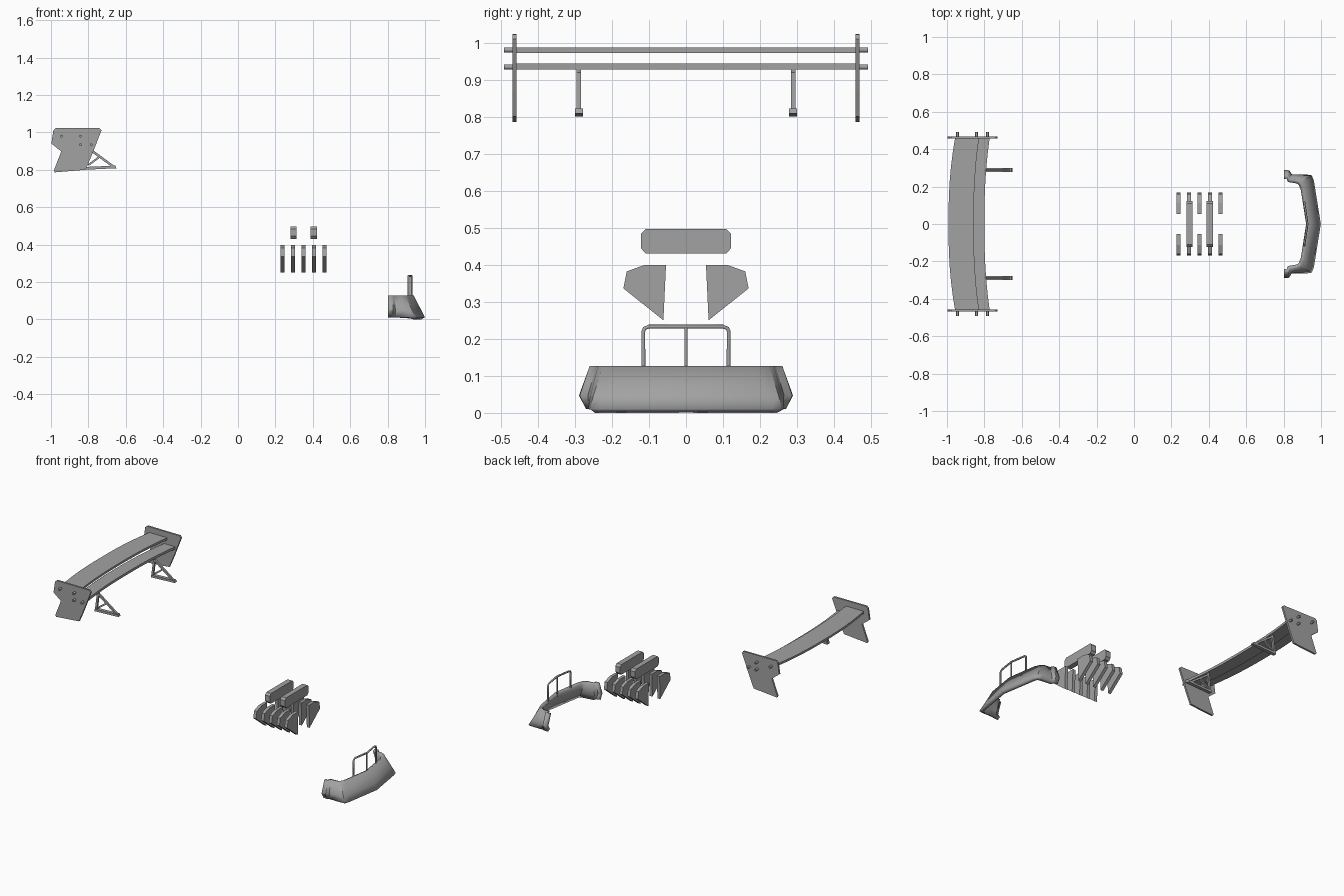
import bpy, bmesh
from mathutils import Vector

cube = bpy.data.objects.get("Cube")
if cube:
    bpy.data.objects.remove(cube, do_unlink=True)

grey = bpy.data.materials.new("mid grey")
grey.use_nodes = True
colour = (0.36, 0.36, 0.36, 1)
grey.diffuse_color = colour
grey.node_tree.nodes["Principled BSDF"].inputs["Base Color"].default_value = colour


def make(name, bm):
    """Turn a bmesh into a grey object with outward normals."""
    bmesh.ops.recalc_face_normals(bm, faces=bm.faces)
    mesh = bpy.data.meshes.new(name)
    bm.to_mesh(mesh)
    bm.free()
    mesh.materials.append(grey)
    ob = bpy.data.objects.new(name, mesh)
    bpy.context.collection.objects.link(ob)
    return ob


def prism(name, outline, axis, centre, width):
    """Extrude a 2D outline along x, y or z."""
    def place(p, t):
        co = list(p)
        co.insert("xyz".index(axis), t)
        return co
    bm = bmesh.new()
    rings = [[bm.verts.new(place(p, centre + s * width / 2)) for p in outline] for s in (-1, 1)]
    bm.faces.new(rings[0])
    bm.faces.new(rings[1])
    n = len(outline)
    for i in range(n):
        j = (i + 1) % n
        bm.faces.new((rings[0][i], rings[0][j], rings[1][j], rings[1][i]))
    return make(name, bm)


def bar(name, a, b, w):
    """Flat bar in the xz plane between two points, w wide."""
    (ax, ay, az), (bx, by, bz) = a, b
    d = Vector((bx - ax, bz - az)).normalized() * w / 2
    nx, nz = -d.y, d.x
    outline = [(ax + nx, az + nz), (bx + nx, bz + nz), (bx - nx, bz - nz), (ax - nx, az - nz)]
    return prism(name, outline, "y", ay, 0.012)


def tube(name, path, radius):
    """Round tube along a polyline."""
    cu = bpy.data.curves.new(name, "CURVE")
    cu.dimensions = "3D"
    cu.bevel_depth = radius
    cu.bevel_resolution = 1
    cu.use_fill_caps = True
    sp = cu.splines.new("POLY")
    sp.points.add(len(path) - 1)
    for p, co in zip(sp.points, path):
        p.co = (*co, 1)
    cu.materials.append(grey)
    ob = bpy.data.objects.new(name, cu)
    bpy.context.collection.objects.link(ob)
    return ob


# Rear wing blades, swept back towards the tips
def blade(name, lead, trail, z, thick):
    ys = [0.463 * i / 6 for i in range(-6, 7)]
    sweep = [0.036 * abs(y / 0.463) ** 2.4 for y in ys]
    outline = [(lead + s, y) for s, y in zip(sweep, ys)]
    outline += [(trail + 0.8 * s, y) for s, y in zip(sweep[::-1], ys[::-1])]
    prism(name, outline, "z", z, thick)


blade("upper_wing_blade", -0.992, -0.857, 0.979, 0.014)
blade("lower_wing_blade", -0.885, -0.80, 0.935, 0.016)

plate = [(-0.987, 1.012), (-0.975, 1.023), (-0.74, 1.022), (-0.73, 1.01), (-0.785, 0.87),
         (-0.815, 0.80), (-0.98, 0.786), (-0.985, 0.795), (-0.945, 0.898), (-0.998, 0.94)]
bolts = [(-0.944, 0.98), (-0.842, 0.98), (-0.842, 0.934), (-0.784, 0.934)]
for side, s in (("right", -1), ("left", 1)):
    # End plates and their bolts
    prism(side + "_end_plate", plate, "y", s * 0.463, 0.012)
    for i, (x, z) in enumerate(bolts):
        tube(f"{side}_bolt_{i + 1}", [(x, s * 0.455, z), (x, s * 0.491, z)], 0.0075)
    # Triangular wing supports
    y = s * 0.289
    bar(side + "_support_post", (-0.80, y, 0.93), (-0.815, y, 0.812), 0.013)
    bar(side + "_support_diagonal", (-0.80, y, 0.915), (-0.665, y, 0.816), 0.013)
    bar(side + "_support_brace", (-0.742, y, 0.868), (-0.80, y, 0.825), 0.01)
    prism(side + "_support_foot", [(-0.82, 0.80), (-0.65, 0.808), (-0.655, 0.822), (-0.82, 0.815)],
          "y", y, 0.022)
    # Fins
    fin = [(0.054, 0.399), (0.113, 0.399), (0.16, 0.382), (0.169, 0.336), (0.061, 0.25)]
    for i in range(5):
        prism(f"{side}_fin_{i + 1}", [(s * py, z) for py, z in fin], "x", 0.238 + 0.056 * i, 0.02)

# Two chamfered blocks above the fins
block = [(0.122, 0.445), (0.122, 0.483), (0.109, 0.496), (-0.109, 0.496),
         (-0.122, 0.483), (-0.122, 0.445), (-0.109, 0.43), (0.109, 0.43)]
for i, x in enumerate((0.297, 0.405)):
    prism(f"upper_block_{i + 1}", block, "x", x, 0.034)

# Bumper shell lofted through top, middle and bottom paths
top = [(0.803, 0.26), (0.828, 0.26), (0.835, 0.242), (0.87, 0.238), (0.893, 0.225), (0.91, 0.19), (0.94, 0)]
middle = [(0.803, 0.289), (0.83, 0.287), (0.842, 0.265), (0.9, 0.258), (0.932, 0.25), (0.943, 0.22), (0.981, 0)]
bottom = [(0.803, 0.27), (0.83, 0.27), (0.845, 0.265), (0.92, 0.265), (0.951, 0.26), (0.962, 0.23), (0.999, 0)]
bm = bmesh.new()
rows = []
for path, z in ((top, 0.12), (middle, 0.04), (bottom, 0.004)):
    full = path + [(x, -y) for x, y in path[-2::-1]]
    rows.append([bm.verts.new((x, y, z)) for x, y in full])
for r0, r1 in zip(rows, rows[1:]):
    for i in range(len(r0) - 1):
        bm.faces.new((r0[i], r0[i + 1], r1[i + 1], r1[i]))
bumper = make("bumper", bm)
# Orient the shell outwards so it thickens inwards
if max(bumper.data.polygons, key=lambda p: p.area).normal.x < 0:
    bumper.data.flip_normals()
solid = bumper.modifiers.new("thickness", "SOLIDIFY")
solid.thickness = 0.022
solid.offset = -1
bpy.context.view_layer.objects.active = bumper
bumper.select_set(True)
bpy.ops.object.shade_smooth_by_angle(angle=0.5)

# Guard hoop and its centre post
half = [(0.911, 0.115, 0.105), (0.911, 0.115, 0.22), (0.911, 0.112, 0.228), (0.912, 0.1, 0.233)]
tube("guard_hoop", half + [(0.927, 0, 0.233)] + [(x, -y, z) for x, y, z in half[::-1]], 0.0058)
tube("guard_post", [(0.927, 0, 0.105), (0.927, 0, 0.233)], 0.005)

# Sit the lowest edge on the ground
bpy.context.view_layer.update()
low = min((ob.matrix_world @ Vector(c)).z for ob in bpy.data.objects
          if ob.name == "bumper" for c in ob.bound_box)
bumper.location.z -= low
